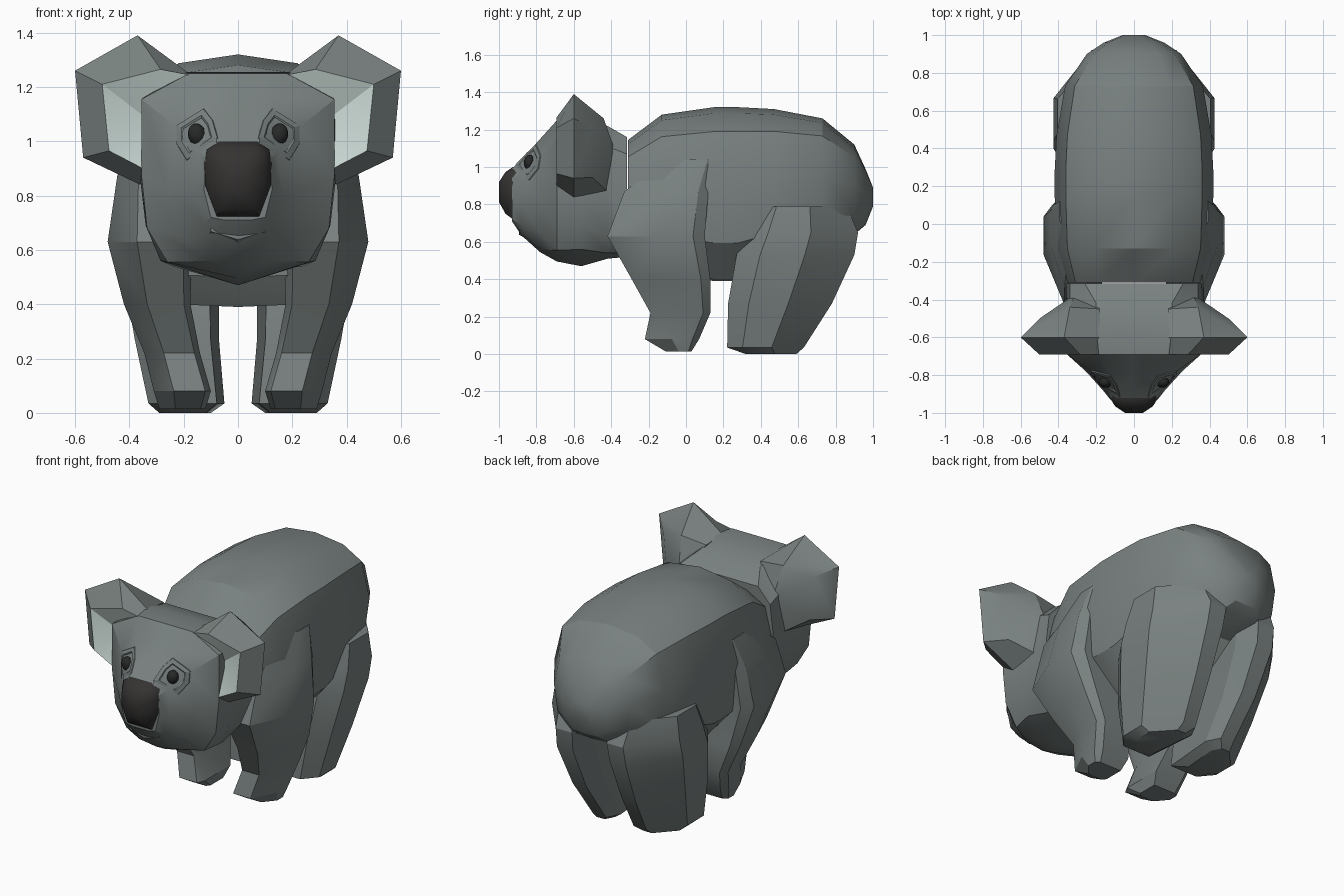
import bpy, bmesh, math
from mathutils import Matrix, Vector
from mathutils.bvhtree import BVHTree

if "Cube" in bpy.data.objects:
    bpy.data.objects.remove(bpy.data.objects["Cube"])


def material(name, rgb):
    mat = bpy.data.materials.new(name)
    mat.use_nodes = True
    colour = (*rgb, 1)
    mat.diffuse_color = colour
    mat.node_tree.nodes["Principled BSDF"].inputs["Base Color"].default_value = colour
    return mat


FUR = material("grey_fur", (0.19, 0.22, 0.215))
PALE = material("pale_fur", (0.57, 0.67, 0.64))
NOSE = material("nose_black", (0.035, 0.033, 0.032))
EYE = material("eye_black", (0.02, 0.021, 0.021))


def finish(name, bm, mats, mirrored=False, pale_rule=None, angle=28):
    bmesh.ops.recalc_face_normals(bm, faces=bm.faces[:])
    bm.normal_update()
    for face in bm.faces:
        if pale_rule and pale_rule(face):
            face.material_index = 1
    mesh = bpy.data.meshes.new(name)
    bm.to_mesh(mesh)
    bm.free()
    obj = bpy.data.objects.new(name, mesh)
    bpy.context.collection.objects.link(obj)
    for mat in mats:
        mesh.materials.append(mat)
    bpy.ops.object.select_all(action="DESELECT")
    obj.select_set(True)
    bpy.context.view_layer.objects.active = obj
    bpy.ops.object.shade_smooth_by_angle(angle=math.radians(angle))
    if mirrored:
        obj.modifiers.new("mirror", "MIRROR").use_mirror_merge = False
    return obj


def loft(rings, caps=True, wrap=False):
    """Skin a list of closed rings with quads."""
    bm = bmesh.new()
    loops = [[bm.verts.new(p) for p in ring] for ring in rings]
    pairs = list(zip(loops, loops[1:])) + ([(loops[-1], loops[0])] if wrap else [])
    for a, b in pairs:
        for i in range(len(a)):
            j = (i + 1) % len(a)
            bm.faces.new((a[i], a[j], b[j], b[i]))
    if caps:
        bm.faces.new(loops[0])
        bm.faces.new(loops[-1])
    return bm


def whole(y, half):
    """Full ring at depth y from its half outline, top centre to bottom centre."""
    points = half + [(-x, z) for x, z in reversed(half[1:-1])]
    return [(x, y, z) for x, z in points]


# Torso: one rounded section scaled along the back (y, top, bottom, half width)
section = [(0, 1), (.52, .965), (.86, .86), (1, .55), (.91, .22), (.5, .01), (0, 0)]
spine = [(-.31, 1.145, .50, .36), (-.13, 1.28, .44, .41), (.15, 1.32, .39, .42),
         (.28, 1.32, .39, .42), (.47, 1.31, .46, .41), (.73, 1.26, .59, .365),
         (.90, 1.12, .64, .25), (.96, .99, .69, .16), (1.0, .89, .79, .06)]
torso = loft([whole(y, [(x * w, low + (top - low) * t) for x, t in section])
              for y, top, low, w in spine])
finish("torso", torso, [FUR, PALE],
       pale_rule=lambda f: f.normal.z < -.8 and f.calc_center_median().y < .7)

# Head: muzzle, face, cheeks and neck
head_rings = [
    (-.93, [(0, .99), (.08, .99), (.12, .94), (.125, .82), (.10, .72), (.05, .71), (0, .71)]),
    (-.88, [(0, 1.04), (.08, 1.04), (.145, .96), (.165, .80), (.13, .69), (.08, .645), (0, .635)]),
    (-.78, [(0, 1.15), (.13, 1.15), (.225, 1.05), (.255, .82), (.21, .65), (.11, .56), (0, .545)]),
    (-.69, [(0, 1.25), (.18, 1.25), (.355, 1.155), (.355, .87), (.335, .68), (.26, .555), (0, .495)]),
    (-.56, [(0, 1.255), (.2, 1.255), (.355, 1.16), (.36, .86), (.34, .69), (.285, .56), (0, .47)]),
    (-.42, [(0, 1.22), (.2, 1.22), (.34, 1.11), (.36, .89), (.31, .62), (.24, .54), (0, .51)]),
    (-.315, [(0, 1.16), (.26, 1.16), (.34, 1.07), (.36, .9), (.33, .62), (.2, .54), (0, .52)])]
head = loft([whole(y, half) for y, half in head_rings])
face_surface = BVHTree.FromBMesh(head)
finish("head", head, [FUR])

# Lower lip
lip = loft([whole(-.892, [(0, .658), (.10, .682), (.10, .668), (0, .638)]),
            whole(-.78, [(0, .64), (.16, .68), (.13, .62), (0, .575)])])
finish("lower_lip", lip, [FUR])

# Nose pad
pad = [(0, 1), (.07, 1), (.115, .97), (.125, .92), (.125, .84), (.08, .72), (0, .72)]
nose = loft([whole(y, [(x * s, .87 + (z - .87) * s) for x, z in pad])
             for y, s in [(-.88, 1), (-.925, 1), (-.965, .8), (-1.0, .38)]])
finish("nose", nose, [NOSE], angle=40)

# Ears: fan of back, outer ridge, front rim and shallow hollow
ridge = [(.18, 1.25), (.37, 1.39), (.60, 1.26), (.57, .94), (.36, .84)]
rim = [(.18, 1.245), (.285, 1.265), (.50, 1.21), (.475, .965), (.35, .90)]
back = [(.18, -.45, 1.24), (.34, -.44, 1.26), (.50, -.5, 1.21),
        (.475, -.5, .945), (.35, -.42, .87)]
hollow = Vector((.33, -.625, 1.08))
ear = loft([[(.31, -.37, 1.06)] * 5, back,
            [(x, -.60, z) for x, z in ridge], [(x, -.692, z) for x, z in rim],
            [hollow] * 5], caps=False)
bmesh.ops.remove_doubles(ear, verts=ear.verts[:], dist=.0005)
finish("ear", ear, [FUR, PALE], mirrored=True,
       pale_rule=lambda f: any((v.co - hollow).length < .01 for v in f.verts))

# Eyelids: faceted frames laid on the face
eye_x, eye_z = .152, 1.025
lid = [(.23, 1.06), (.125, 1.125), (.09, 1.08), (.07, 1.01), (.19, .925), (.23, .99)]


def on_face(x, z, lift):
    hit = face_surface.ray_cast(Vector((x, -2, z)), Vector((0, 1, 0)))[0]
    return hit + Vector((.3, -1, .2)) * lift


def lid_ring(scale, lift):
    return [on_face(eye_x + (x - eye_x) * scale, eye_z + (z - eye_z) * scale, lift)
            for x, z in lid]


eyelid = loft([lid_ring(1, -.01), lid_ring(.94, .004), lid_ring(.7, .005),
               lid_ring(.5, -.01)], caps=False, wrap=True)
finish("eyelid", eyelid, [FUR], mirrored=True, angle=15)

# Eyes
eyeball = bmesh.new()
bmesh.ops.create_uvsphere(eyeball, u_segments=14, v_segments=8, radius=1)
place = Matrix.Translation(on_face(eye_x, eye_z, -.004))
tilt = Matrix.Rotation(math.radians(15), 4, "Y")
bmesh.ops.transform(eyeball, verts=eyeball.verts[:],
                    matrix=place @ tilt @ Matrix.Diagonal((.034, .03, .042, 1)))
finish("eye", eyeball, [EYE], mirrored=True, angle=60)


# Legs: a chamfered section fitted to (z, inner x, outer x, front y, back y)
def leg(name, outline, levels):
    bm = loft([[(x0 + (x1 - x0) * u, y0 + (y1 - y0) * v, z) for u, v in outline]
               for z, x0, x1, y0, y1 in levels])
    finish(name, bm, [FUR], mirrored=True)


leg("front_leg",
    [(.1, 0), (.65, 0), (1, .5), (1, .88), (.85, 1), (0, 1), (0, .15)],
    [(.015, .12, .29, -.11, .03), (.08, .10, .31, -.22, .07),
     (.22, .14, .345, -.19, .13), (.40, .175, .42, -.29, .13),
     (.63, .17, .48, -.42, .10), (.87, .22, .445, -.33, .12),
     (1.04, .26, .395, -.10, .145)])

leg("hind_leg",
    [(.1, 0), (.75, 0), (1, .2), (1, .58), (.45, 1), (.15, 1), (0, .8)],
    [(0, .10, .29, .32, .59), (.035, .05, .33, .22, .63),
     (.27, .07, .38, .225, .78), (.53, .07, .425, .27, .90),
     (.65, .06, .425, .32, .92), (.79, .10, .405, .39, .86)])
